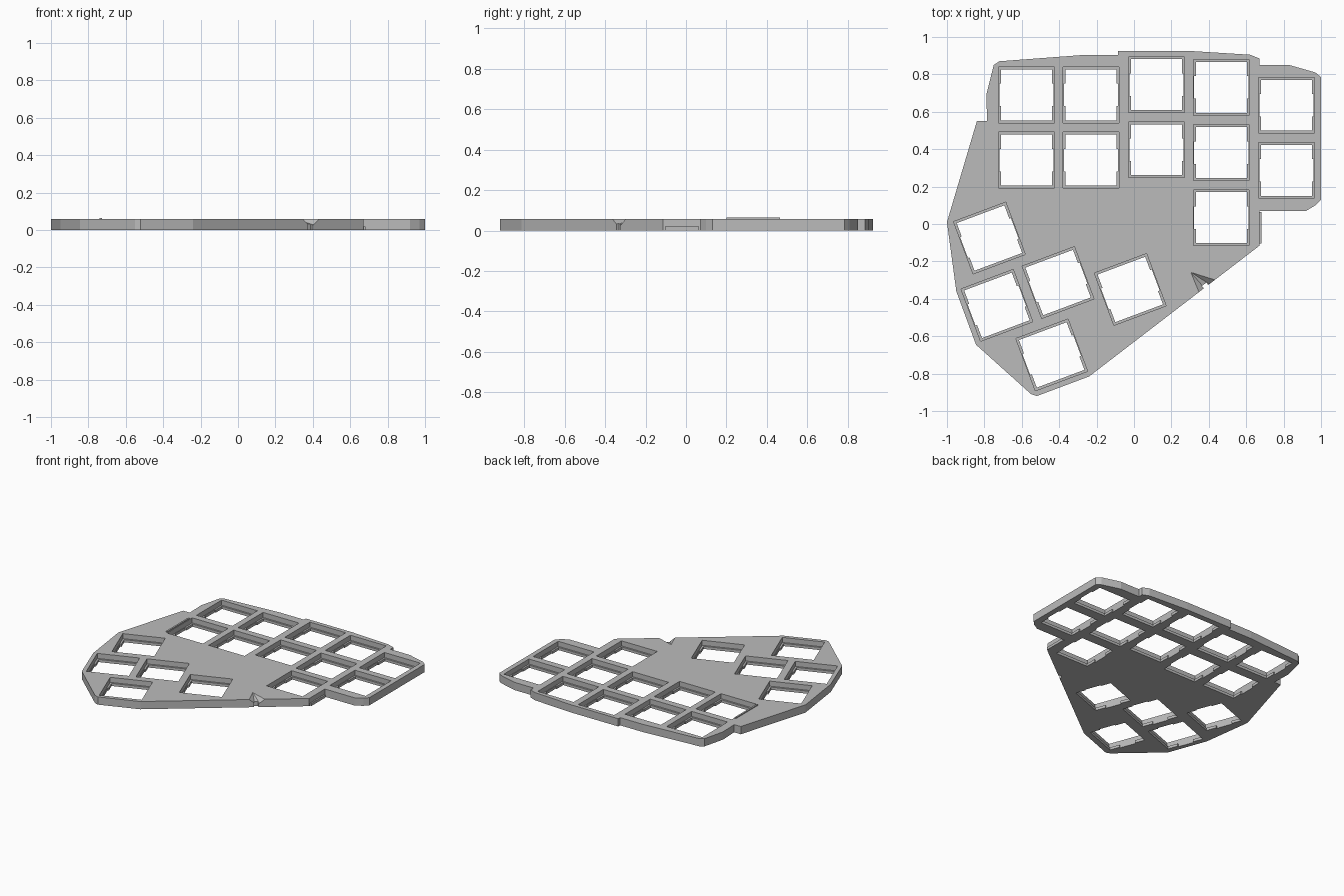
import bpy, bmesh, math
from mathutils import Vector, Matrix

cube = bpy.data.objects.get("Cube")
if cube:
    bpy.data.objects.remove(cube, do_unlink=True)

TOP, LEDGE = 0.058, 0.02

grey = bpy.data.materials.new("plain grey")
grey.use_nodes = True
grey.diffuse_color = (0.5, 0.5, 0.5, 1)
grey.node_tree.nodes["Principled BSDF"].inputs["Base Color"].default_value = (0.5, 0.5, 0.5, 1)


def finish(name, bm):
    bmesh.ops.recalc_face_normals(bm, faces=bm.faces)
    mesh = bpy.data.meshes.new(name)
    bm.to_mesh(mesh)
    bm.free()
    mesh.materials.append(grey)
    obj = bpy.data.objects.new(name, mesh)
    bpy.context.scene.collection.objects.link(obj)
    return obj


def prisms(name, loops, z0, z1):
    """Extrude each flat outline from z0 to z1."""
    bm = bmesh.new()
    for loop in loops:
        low = [bm.verts.new((x, y, z0)) for x, y in loop]
        high = [bm.verts.new((x, y, z1)) for x, y in loop]
        bm.faces.new(low)
        bm.faces.new(high)
        for i in range(len(loop)):
            j = (i + 1) % len(loop)
            bm.faces.new((low[i], low[j], high[j], high[i]))
    return finish(name, bm)


def rect(cx, cy, w, h):
    return [(cx + sx * w / 2, cy + sy * h / 2)
            for sx, sy in ((-1, -1), (1, -1), (1, 1), (-1, 1))]


def placed(loop, x, y, degrees):
    turn = Matrix.Rotation(math.radians(degrees), 2)
    return [tuple(turn @ Vector(p) + Vector((x, y))) for p in loop]


def cut(target, cutter):
    mod = target.modifiers.new(cutter.name, "BOOLEAN")
    mod.operation, mod.solver, mod.object = "DIFFERENCE", "EXACT", cutter
    bpy.context.view_layer.objects.active = target
    bpy.ops.object.modifier_apply(modifier=mod.name)
    bpy.data.objects.remove(cutter, do_unlink=True)


# Plate with its stepped outline
outline = [
    (-1, 0.01), (-0.95, -0.36), (-0.845, -0.645), (-0.55, -0.91), (-0.52, -0.92),
    (-0.24, -0.815), (0.672, -0.115), (0.672, 0.07), (0.92, 0.07), (0.97, 0.10),
    (1, 0.13), (1, 0.785), (0.97, 0.81), (0.83, 0.85), (0.67, 0.85), (0.67, 0.885),
    (0.62, 0.905), (0.3, 0.925), (-0.085, 0.925), (-0.085, 0.903), (-0.28, 0.903),
    (-0.72, 0.87), (-0.75, 0.85), (-0.79, 0.69), (-0.785, 0.55), (-0.84, 0.55)]
plate = prisms("plate", [outline], 0, TOP)

# Socket positions: straight columns, then the tilted cluster
columns = [(-0.575, 0.69, 2), (-0.23, 0.69, 2), (0.12, 0.745, 2),
           (0.467, 0.73, 3), (0.815, 0.635, 2)]
sockets = [(x, y - 0.348 * row, 0) for x, y, rows in columns for row in range(rows)]
sockets += [(-0.773, -0.075, 20.5), (-0.733, -0.435, 20.5), (-0.406, -0.313, 20.5),
            (-0.44, -0.70, 20.5), (-0.02, -0.35, 20.5)]

# Wide recess above, narrower opening with clip notches below
h, n, d = 0.136, 0.06, 0.009
opening = [(-h, -h), (h, -h), (h, -n), (h + d, -n), (h + d, n), (h, n),
           (h, h), (-h, h), (-h, n), (-h - d, n), (-h - d, -n), (-h, -n)]
cut(plate, prisms("recess_cutter",
                  [placed(rect(0, 0, 0.298, 0.298), *s) for s in sockets], LEDGE, 0.1))
cut(plate, prisms("opening_cutter", [placed(opening, *s) for s in sockets], -0.05, 0.03))

# Tapered cable groove on the slanted front edge
apex = Vector((0.30, -0.255, TOP + 0.002))
bm = bmesh.new()
tip = bm.verts.new(apex)
rim = []
for corner in ((0.345, -0.365, TOP + 0.002), (0.375, -0.34, LEDGE),
               (0.40, -0.32, LEDGE), (0.437, -0.298, TOP + 0.002)):
    reach = (Vector(corner) - apex) * 1.3
    reach.z /= 1.3
    rim.append(bm.verts.new(apex + reach))
bm.faces.new(rim)
for i in range(4):
    bm.faces.new((tip, rim[i], rim[(i + 1) % 4]))
cut(plate, finish("groove_cutter", bm))
cut(plate, prisms("slot_cutter",
                  [placed(rect(0, 0, 0.03, 0.04), 0.387, -0.338, 37.5)], -0.05, 0.035))

# Lower lip on the side edge and raised strip beside a socket
prisms("side_lip", [rect(0.676, -0.02, 0.014, 0.17)], 0, LEDGE)
prisms("raised_strip", [rect(-0.734, 0.333, 0.012, 0.265)], 0.05, 0.065)
